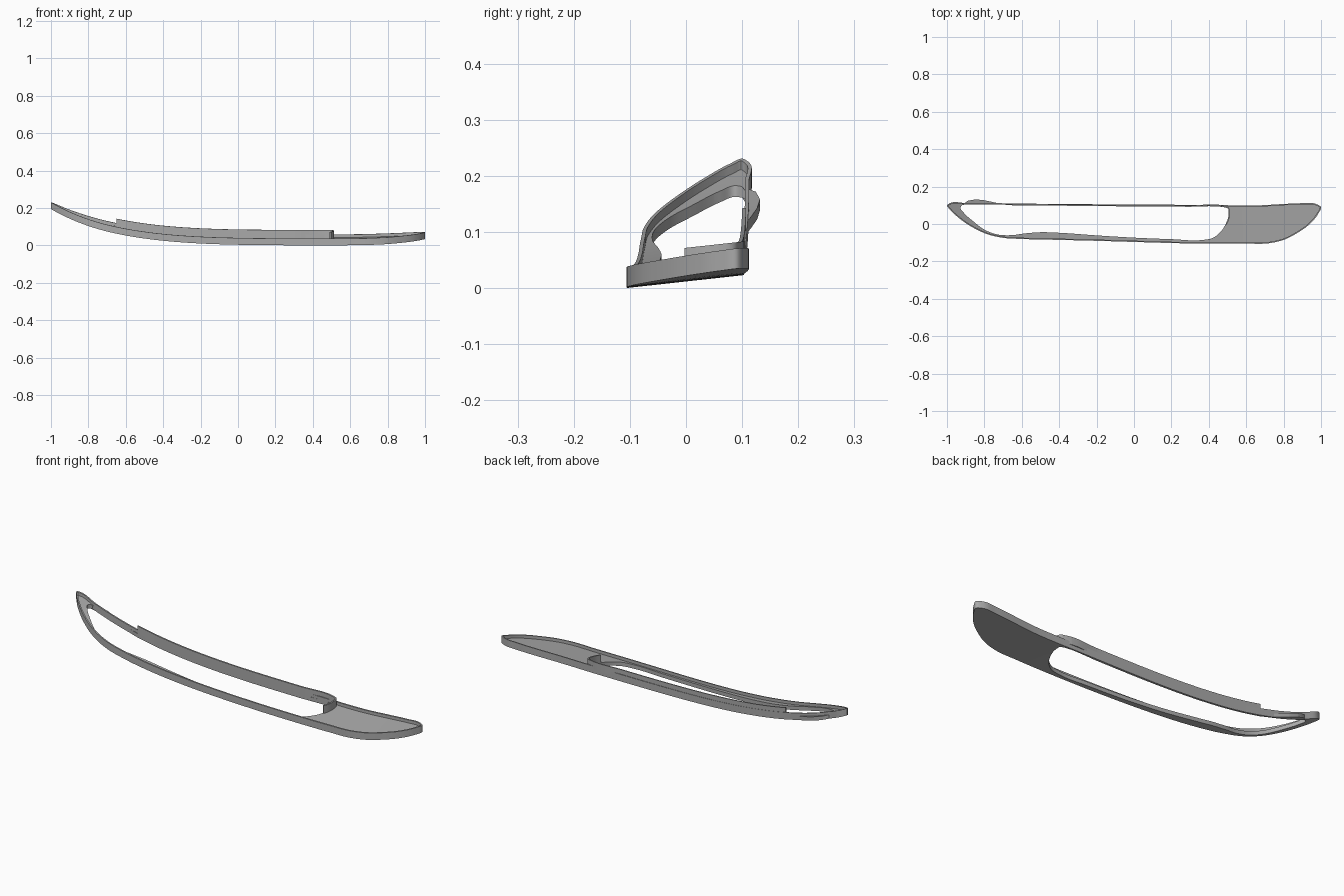
import bpy
import bmesh
from mathutils import Vector
from mathutils.geometry import interpolate_bezier

default_cube = bpy.data.objects.get("Cube")
if default_cube:
    bpy.data.objects.remove(default_cube, do_unlink=True)

RIM_WIDTH, RIM_HEIGHT = 0.007, 0.036
PLATE_THICKNESS, WALL_WIDTH, WALL_TOP = 0.02, 0.007, 0.06

# Plan outlines, clockwise from the back left corner
OUTER = [(-.985, .111), (-.9, .112), (-.5, .108), (0, .104), (.4, .102), (.68, .1),
         (.8, .107), (.9, .111), (.97, .108), (1, .09), (.985, .055), (.94, 0),
         (.87, -.05), (.8, -.085), (.72, -.103), (.6, -.105), (.3, -.104), (0, -.096),
         (-.2, -.09), (-.4, -.085), (-.6, -.08), (-.7, -.074), (-.78, -.056),
         (-.87, -.014), (-.94, .035), (-.985, .078), (-1, .1)]
OPENING = [(-.92, .1), (-.65, .1), (-.3, .097), (0, .094), (.3, .092), (.48, .09),
           (.502, .082), (.506, .055), (.49, 0), (.46, -.045), (.42, -.075), (.37, -.085),
           (.2, -.081), (0, -.073), (-.2, -.061), (-.4, -.047), (-.5, -.044), (-.58, -.05),
           (-.66, -.06), (-.74, -.054), (-.8, -.03), (-.86, .015), (-.91, .06), (-.928, .088)]
WALL_START, WALL_END = 1, 8

gray = bpy.data.materials.new("plain gray")
gray.use_nodes = True
gray.diffuse_color = (0.4, 0.4, 0.4, 1)
gray.node_tree.nodes["Principled BSDF"].inputs["Base Color"].default_value = gray.diffuse_color


def smooth_loop(points, steps=6):
    """Closed smooth curve through the points, as a list of plan positions."""
    pts = [Vector((x, y, 0)) for x, y in points]
    n = len(pts)
    tangents = []
    for i, p in enumerate(pts):
        before, after = p - pts[i - 1], pts[(i + 1) % n] - p
        a, b = before.length, after.length
        tangents.append((before * (b / a) + after * (a / b)) / (a + b))
    result = []
    for i, p in enumerate(pts):
        j = (i + 1) % n
        reach = (pts[j] - p).length / 3
        result += interpolate_bezier(p, p + tangents[i] * reach,
                                     pts[j] - tangents[j] * reach, pts[j], steps + 1)[:-1]
    return result


def offset(path, distance):
    """Shift a clockwise closed path outward (positive) or inward."""
    shifted = []
    for i, p in enumerate(path):
        along = (path[(i + 1) % len(path)] - path[i - 1]).normalized()
        shifted.append(p + Vector((-along.y, along.x, 0)) * distance)
    return shifted


def bend(co):
    """Sweep the left end up, lift the right tip and tilt towards the front."""
    left = max(0, (0.5 - co.x) / 1.5)
    right = max(0, (co.x - 0.5) / 0.5)
    co.z += 0.172 * left ** 4 + 0.013 * right ** 2 + 0.11 * (co.y + 0.105)


def finish(name, bm, bottom, top):
    """Thicken a flat sheet, slice it crosswise, bend it and make an object."""
    bmesh.ops.translate(bm, verts=bm.verts, vec=(0, 0, bottom))
    extruded = bmesh.ops.extrude_face_region(bm, geom=bm.faces[:], use_keep_orig=True)
    raised = [g for g in extruded["geom"] if isinstance(g, bmesh.types.BMVert)]
    bmesh.ops.translate(bm, verts=raised, vec=(0, 0, top - bottom))
    for i in range(-19, 20):
        bmesh.ops.bisect_plane(bm, geom=bm.verts[:] + bm.edges[:] + bm.faces[:], dist=1e-5,
                               plane_co=(i / 20, 0, 0), plane_no=(1, 0, 0))
    for v in bm.verts:
        bend(v.co)
    bmesh.ops.recalc_face_normals(bm, faces=bm.faces)
    mesh = bpy.data.meshes.new(name)
    bm.to_mesh(mesh)
    bm.free()
    mesh.materials.append(gray)
    obj = bpy.data.objects.new(name, mesh)
    bpy.context.collection.objects.link(obj)
    return obj


def band(name, inner, outer, bottom, top, closed):
    """Upright strip between two matching paths."""
    bm = bmesh.new()
    a = [bm.verts.new(p) for p in inner]
    b = [bm.verts.new(p) for p in outer]
    for i in range(len(a) if closed else len(a) - 1):
        j = (i + 1) % len(a)
        bm.faces.new((a[i], a[j], b[j], b[i]))
    return finish(name, bm, bottom, top)


def plate(name, outlines, bottom, top):
    """Flat sheet filling the first outline, with the others as holes."""
    bm = bmesh.new()
    for path in outlines:
        verts = [bm.verts.new(p) for p in path]
        for i, v in enumerate(verts):
            bm.edges.new((verts[i - 1], v))
    bmesh.ops.triangle_fill(bm, edges=bm.edges[:], use_beauty=True, normal=(0, 0, 1))
    return finish(name, bm, bottom, top)


STEPS = 6
outer = smooth_loop(OUTER, STEPS)
outer_inset = offset(outer, -RIM_WIDTH)
opening = smooth_loop(OPENING, STEPS)
opening_grown = offset(opening, WALL_WIDTH)
wall = slice(WALL_START * STEPS, WALL_END * STEPS + 1)

parts = [
    # Raised lip around the whole outline
    band("outer_rim", outer_inset, outer, 0, RIM_HEIGHT, True),
    # Floor with the long opening
    plate("base_plate", [outer_inset, opening], 0, PLATE_THICKNESS),
    # Tall wall along the back of the opening, turning round its right end
    band("opening_wall", opening[wall], opening_grown[wall], PLATE_THICKNESS, WALL_TOP, False),
]

bpy.ops.object.select_all(action='DESELECT')
for part in parts:
    part.select_set(True)
bpy.context.view_layer.objects.active = parts[0]
bpy.ops.object.shade_smooth_by_angle()
